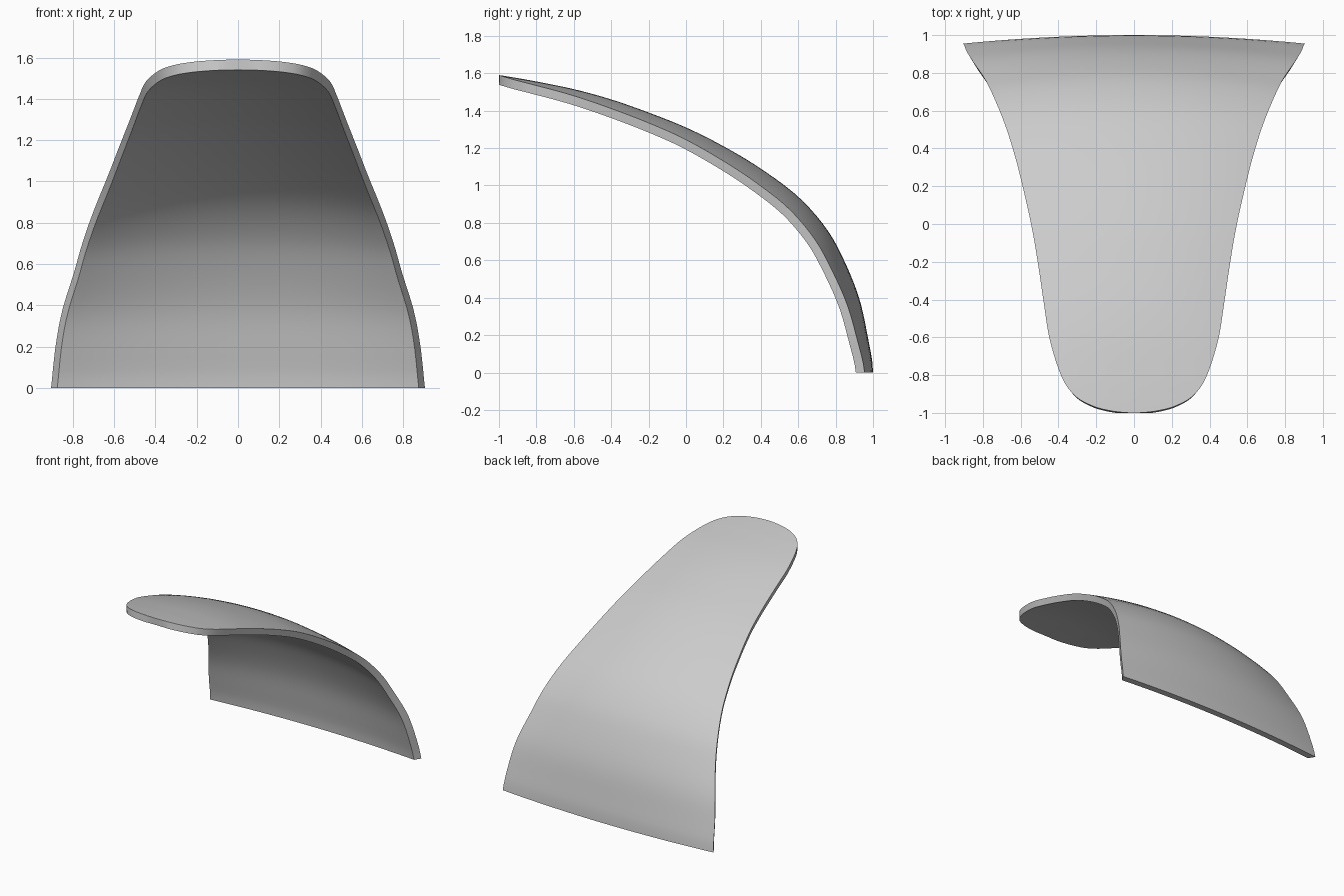
import bpy
import bmesh
from math import sin, pi
from mathutils import Vector

cube = bpy.data.objects.get("Cube")
if cube:
    bpy.data.objects.remove(cube, do_unlink=True)

# Stations along the spine: y, z, half width, crosswise curvature
STATIONS = [
    (1.0, 0.0, 0.905, 0.055), (0.97, 0.2, 0.885, 0.075),
    (0.925, 0.4, 0.85, 0.1), (0.845, 0.6, 0.792, 0.13),
    (0.75, 0.77, 0.747, 0.15), (0.6, 0.94, 0.69, 0.17),
    (0.4, 1.09, 0.63, 0.19), (0.2, 1.21, 0.582, 0.2),
    (0.0, 1.31, 0.54, 0.2), (-0.2, 1.39, 0.507, 0.2),
    (-0.4, 1.46, 0.478, 0.2), (-0.6, 1.515, 0.447, 0.17),
    (-0.8, 1.556, 0.385, 0.14), (-0.9, 1.574, 0.32, 0.13),
    (-0.96, 1.584, 0.225, 0.12), (-1.0, 1.59, 0.0, 0.12),
]
THICKNESS = 0.05
ROWS, COLS = 90, 32

# Squared widths interpolate into a neatly rounded tip
knots = [Vector((y, z, w * w, k)) for y, z, w, k in STATIONS]
knots = [2 * knots[0] - knots[1]] + knots + [2 * knots[-1] - knots[-2]]
knots[0].x = knots[2].x  # makes the foot start vertical


def spine(t):
    """Catmull-Rom point and tangent at t in 0..1."""
    s = t * (len(STATIONS) - 1)
    i = min(int(s), len(STATIONS) - 2)
    f = s - i
    a, b, c, d = knots[i:i + 4]
    p1, p2, p3 = c - a, 2 * a - 5 * b + 4 * c - d, 3 * b - a - 3 * c + d
    point = b + (p1 * f + p2 * f * f + p3 * f ** 3) / 2
    return point, p1 + 2 * f * p2 + 3 * f * f * p3


def layer(bm, depth):
    """One skin of the shell, set in by depth along the spine normal."""
    rows = []
    for r in range(ROWS + 1):
        t = sin(r / ROWS * pi / 2)
        p, tangent = spine(t)
        normal = Vector((tangent.y, -tangent.x)).normalized()
        width = max(p.z, 0) ** 0.5
        if depth:
            width *= 0.967 + 0.015 * t
        row = []
        for c in range(COLS + 1):
            x = width * (2 * c / COLS - 1)
            drop = p.w * x * x + depth
            y = max(p.x - normal.x * drop, -1)
            z = max(p.y - normal.y * drop, 0)
            row.append(bm.verts.new((x, y, z)))
        rows.append(row)
    return rows


def strip(bm, a, b):
    for i in range(len(a) - 1):
        bm.faces.new((a[i], a[i + 1], b[i + 1], b[i]))


bm = bmesh.new()
outer, inner = layer(bm, 0), layer(bm, THICKNESS)
for skin in (outer, inner):
    for lower, upper in zip(skin, skin[1:]):
        strip(bm, lower, upper)

# Rim around the foot and both sides
strip(bm, outer[0], inner[0])
for side in (0, -1):
    strip(bm, [row[side] for row in outer], [row[side] for row in inner])

bmesh.ops.remove_doubles(bm, verts=bm.verts, dist=0.0002)
bmesh.ops.recalc_face_normals(bm, faces=bm.faces)
mesh = bpy.data.meshes.new("curved_shell")
bm.to_mesh(mesh)
bm.free()
shell = bpy.data.objects.new("curved_shell", mesh)
bpy.context.collection.objects.link(shell)

grey = bpy.data.materials.new("light_grey")
grey.use_nodes = True
colour = (0.6, 0.6, 0.6, 1)
grey.diffuse_color = colour
grey.node_tree.nodes["Principled BSDF"].inputs["Base Color"].default_value = colour
mesh.materials.append(grey)

bpy.ops.object.select_all(action="DESELECT")
shell.select_set(True)
bpy.context.view_layer.objects.active = shell
bpy.ops.object.shade_smooth_by_angle(angle=0.6)
